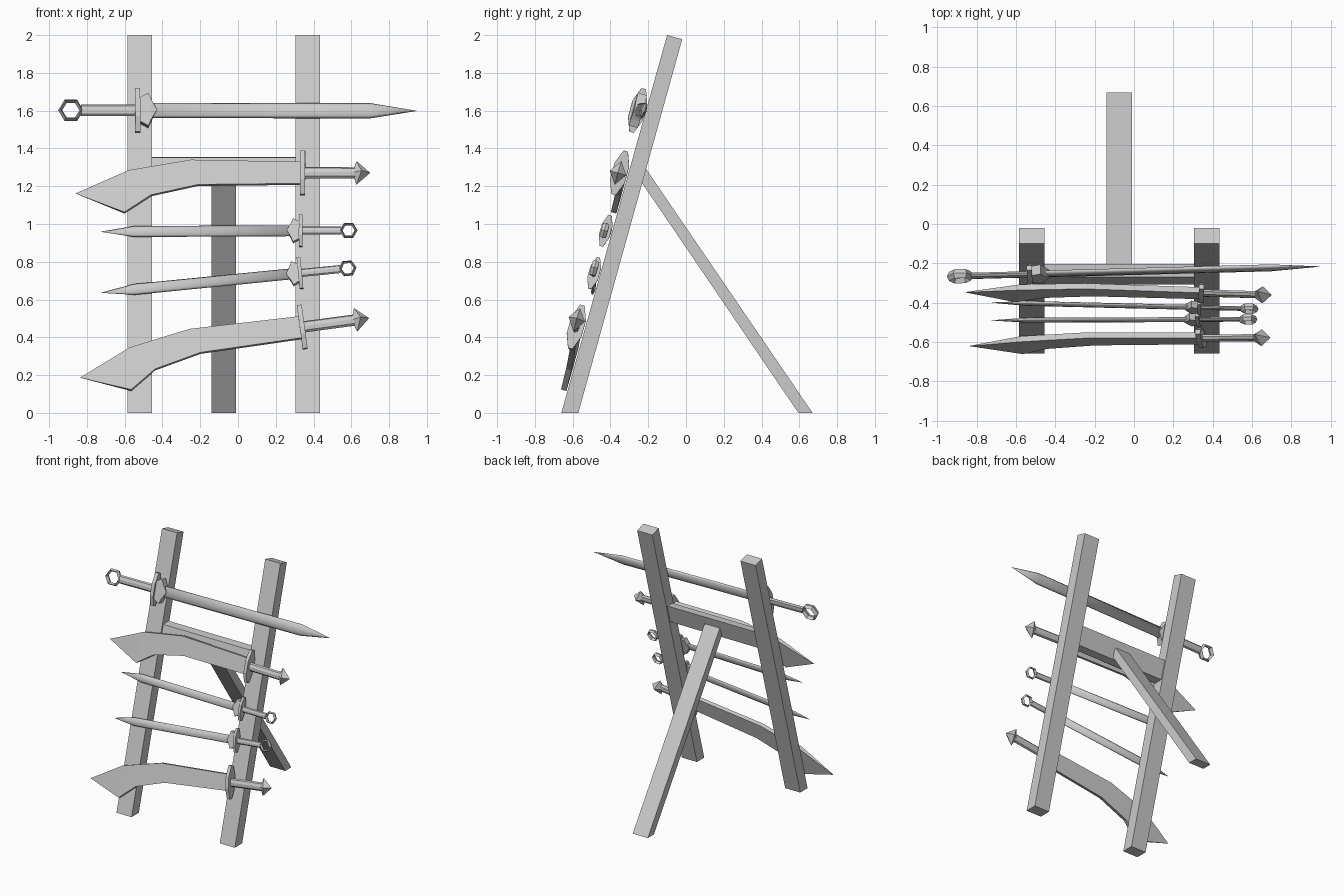
import bpy, bmesh, math
from mathutils import Vector, Matrix

if "Cube" in bpy.data.objects:
    bpy.data.objects.remove(bpy.data.objects["Cube"])

# Rack plane: x across, S up the slope, N out of the front
S = Vector((0, 0.2696, 0.963))
N = Vector((0, -0.963, 0.2696))
FOOT = Vector((0, -0.66, 0))


def rack(x, z, n):
    """Point at x, height z (on the front plane), offset n outwards."""
    return FOOT + Vector((x, 0, 0)) + S * (z / S.z) + N * n


def finish(name, bm, matrix=None, smooth=False):
    bmesh.ops.recalc_face_normals(bm, faces=bm.faces)
    me = bpy.data.meshes.new(name)
    bm.to_mesh(me)
    bm.free()
    if matrix:
        me.transform(matrix)
    for p in me.polygons:
        p.use_smooth = smooth
    ob = bpy.data.objects.new(name, me)
    bpy.context.collection.objects.link(ob)
    return ob


def loft(name, rings, matrix=None, smooth=False, closed=False):
    """Skin a row of equal-sized point rings, capped or closed on itself."""
    bm = bmesh.new()
    vs = [[bm.verts.new(p) for p in r] for r in rings]
    k = len(vs[0])
    pairs = list(zip(vs, vs[1:])) + ([(vs[-1], vs[0])] if closed else [])
    for a, b in pairs:
        for i in range(k):
            j = (i + 1) % k
            bm.faces.new((a[i], a[j], b[j], b[i]))
    if not closed:
        bm.faces.new(vs[0])
        bm.faces.new(vs[-1])
    return finish(name, bm, matrix, smooth)


def beam(name, profile, x0, x1):
    """Extrude a y-z profile across x."""
    loft(name, [[(x, y, z) for y, z in profile] for x in (x0, x1)])


def oval(u, rv, rw, sides=8):
    return [(u, rv * math.cos(math.tau * i / sides), rw * math.sin(math.tau * i / sides))
            for i in range(sides)]


def slab(u, top, bottom, half):
    return [(u[0], top, -half), (u[0], top, half), (u[1], bottom, half), (u[1], bottom, -half)]


def frame(pommel, tip, scale=1.0):
    """Local u runs pommel to tip, v across the blade, w through it."""
    u = (tip - pommel).normalized()
    v = (S - u * S.dot(u)).normalized()
    w = u.cross(v)
    m = Matrix((u, v, w)).transposed().to_4x4()
    return Matrix.Translation(pommel) @ m @ Matrix.Scale(scale, 4)


def guard(name, u0, u1, m):
    outline = [(0.12, 0.012), (0.045, 0.04), (-0.045, 0.04), (-0.12, 0.012),
               (-0.12, -0.012), (-0.045, -0.04), (0.045, -0.04), (0.12, -0.012)]
    loft(name + "_guard", [[(u, v, w) for v, w in outline] for u in (u0, u1)], m)


def straight_sword(name, pommel, tip, scale=1.0):
    m = frame(pommel, tip, scale)
    # hexagonal ring pommel with a diamond section
    rings = []
    for i in range(6):
        c, s = math.cos(math.tau * i / 6), math.sin(math.tau * i / 6)
        rings.append([(r * c, r * s, w) for r, w in
                      ((0.067, 0), (0.056, 0.024), (0.045, 0), (0.056, -0.024))])
    loft(name + "_pommel", rings, m, closed=True)
    loft(name + "_grip", [oval(0.055, 0.031, 0.015), oval(0.345, 0.031, 0.015)], m)
    guard(name, 0.34, 0.367, m)
    # pointed collar
    loft(name + "_collar", [slab((u, u), v, -v, w) for u, v, w in
         ((0.365, 0.065, 0.025), (0.41, 0.09, 0.025), (0.425, 0.055, 0.025), (0.455, 0.002, 0.02))], m)
    loft(name + "_blade", [oval(0.38, 0.042, 0.014), oval(1.585, 0.042, 0.014),
                           oval(1.83, 0.001, 0.001)], m, smooth=True)


def curved_sword(name, pommel, tip):
    m = frame(pommel, tip)
    # faceted pommel
    bm = bmesh.new()
    pts = [(-0.045, 0, 0), (0.028, 0.065, 0), (0.028, -0.065, 0), (0, 0, 0.045), (0, 0, -0.045),
           (0.04, 0.03, 0), (0.04, -0.03, 0), (0.04, 0, 0.018), (0.04, 0, -0.018)]
    for p in pts:
        bm.verts.new(p)
    bmesh.ops.convex_hull(bm, input=bm.verts)
    finish(name + "_pommel", bm, m)
    loft(name + "_grip", [oval(0.035, 0.031, 0.018), oval(0.305, 0.031, 0.018)], m)
    guard(name, 0.30, 0.326, m)
    # broad swept blade
    loft(name + "_blade", [
        slab((0.32, 0.32), 0.057, -0.062, 0.015),
        slab((0.905, 0.865), 0.068, -0.068, 0.015),
        slab((1.09, 1.115), 0.036, -0.125, 0.015),
        slab((1.235, 1.255), 0.010, -0.22, 0.015),
        slab((1.512, 1.512), -0.113, -0.115, 0.001)], m)


# leaning posts, mirrored about the rack's own centre line
post = [(-0.66, 0), (-0.57, 0), (-0.02, 1.978), (-0.10, 2.0)]
for side, x in (("left", -0.52), ("right", 0.37)):
    beam(side + "_post", post, x - 0.065, x + 0.065)

# crossbar between posts and rear brace
bar = [rack(0, 1.215, -0.012), rack(0, 1.355, -0.012), rack(0, 1.375, -0.073), rack(0, 1.235, -0.073)]
beam("crossbar", [(p.y, p.z) for p in bar], -0.457, 0.307)
beam("rear_brace", [(0.595, 0), (0.67, 0), (-0.215, 1.297), (-0.245, 1.235)], -0.14, -0.01)

# weapons from top to bottom
straight_sword("long_sword", rack(-0.885, 1.588, 0.052), rack(0.945, 1.598, 0.004))
curved_sword("upper_curved_sword", rack(0.655, 1.256, 0.054), rack(-0.855, 1.268, 0.012))
straight_sword("upper_short_sword", rack(0.585, 0.955, 0.04), rack(-0.725, 0.957, 0.008), 0.716)
straight_sword("lower_short_sword", rack(0.58, 0.755, 0.038), rack(-0.725, 0.634, 0.008), 0.716)
curved_sword("lower_curved_sword", rack(0.65, 0.481, 0.055), rack(-0.85, 0.292, 0.012))
